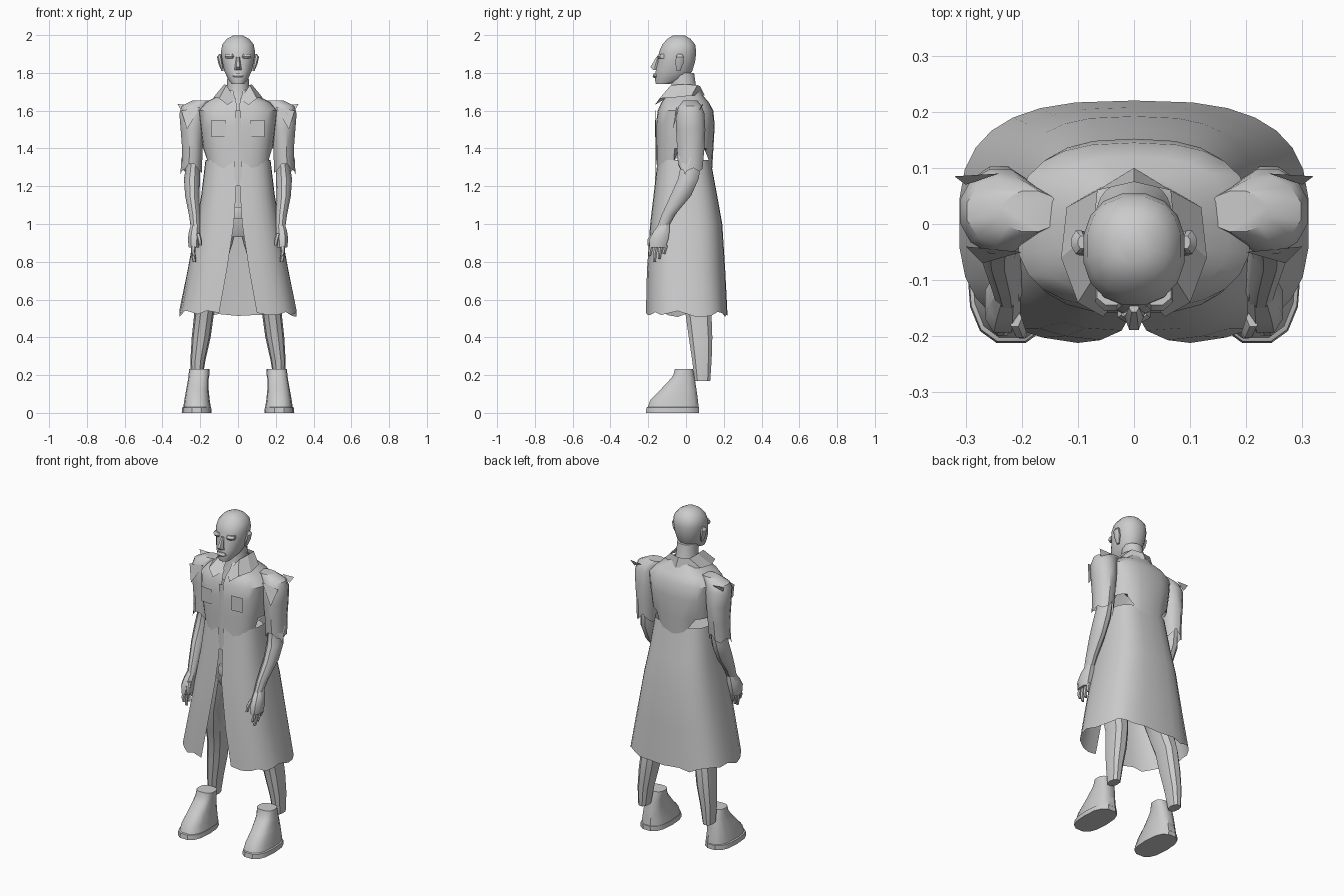
import bpy, bmesh, math, random

random.seed(4)
mat = bpy.data.materials.new("plain grey")
mat.diffuse_color = (0.6, 0.6, 0.6, 1)


def finish(bm, name, mirror=False, angle=35):
    """Turn a bmesh into a smooth-shaded object, mirrored in x if asked."""
    if mirror:
        geo = bmesh.ops.duplicate(bm, geom=bm.verts[:] + bm.edges[:] + bm.faces[:])["geom"]
        for v in geo:
            if isinstance(v, bmesh.types.BMVert):
                v.co.x *= -1
    bmesh.ops.recalc_face_normals(bm, faces=bm.faces)
    me = bpy.data.meshes.new(name)
    bm.to_mesh(me)
    bm.free()
    me.materials.append(mat)
    ob = bpy.data.objects.new(name, me)
    bpy.context.collection.objects.link(ob)
    bpy.ops.object.select_all(action='DESELECT')
    ob.select_set(True)
    bpy.context.view_layer.objects.active = ob
    bpy.ops.object.shade_smooth_by_angle(angle=math.radians(angle))
    return ob


def spow(v, e):
    return math.copysign(abs(v) ** e, v)


def loft(bm, rows, n=10, e=1.0, cap_lo=True, cap_hi=True, jag=0.0):
    """Rows are (z, x0, x1, y0, y1): stacked rounded sections."""
    rings = []
    for k, (z, x0, x1, y0, y1) in enumerate(rows):
        ring = []
        for i in range(n):
            a = 2 * math.pi * (i + 0.5) / n
            dz = random.uniform(-jag, jag) if k == 0 else 0
            ring.append(bm.verts.new(((x0 + x1) / 2 + (x1 - x0) / 2 * spow(math.sin(a), e),
                                      (y0 + y1) / 2 - (y1 - y0) / 2 * spow(math.cos(a), e), z + dz)))
        rings.append(ring)
    for a, b in zip(rings, rings[1:]):
        for i in range(n):
            j = (i + 1) % n
            bm.faces.new((a[i], a[j], b[j], b[i]))
    if cap_lo:
        bm.faces.new(rings[0][::-1])
    if cap_hi:
        bm.faces.new(rings[-1])


def part(name, rows, mirror=False, **kw):
    bm = bmesh.new()
    loft(bm, rows, **kw)
    return finish(bm, name, mirror)


def plates(name, polys, mirror=True):
    bm = bmesh.new()
    for p in polys:
        bm.faces.new([bm.verts.new(c) for c in p])
    return finish(bm, name, mirror, 20)


def shell(name, rows, n, e, hem):
    """Rows are (z, rx, y0, y1, half gap at the front): an open wrapped cloth."""
    bm = bmesh.new()
    grid = []
    for k, (z, rx, y0, y1, gap) in enumerate(rows):
        t0 = math.asin((gap / rx) ** (1 / e))
        line = []
        for i in range(n + 1):
            t = t0 + (2 * math.pi - 2 * t0) * i / n
            line.append(bm.verts.new((rx * spow(math.sin(t), e),
                                      (y0 + y1) / 2 - (y1 - y0) / 2 * spow(math.cos(t), e),
                                      z + (hem(t) if k == 0 else 0))))
        grid.append(line)
    for a, b in zip(grid, grid[1:]):
        for i in range(n):
            bm.faces.new((a[i], a[i + 1], b[i + 1], b[i]))
    return finish(bm, name)


# Head, neck and face
part("head", [(1.74, -.033, .033, -.16, -.09), (1.77, -.055, .055, -.167, .01),
              (1.81, -.074, .074, -.162, .035), (1.86, -.085, .085, -.15, .05),
              (1.91, -.092, .092, -.145, .056), (1.95, -.085, .085, -.127, .05),
              (1.98, -.06, .06, -.1, .025), (1.998, -.026, .026, -.07, -.005)], n=16, e=.9)
part("neck", [(1.6, -.09, .09, -.11, .09), (1.67, -.07, .07, -.09, .075),
              (1.73, -.06, .06, -.08, .055), (1.8, -.058, .058, -.08, .045)], n=12)
part("nose", [(1.815, -.02, .02, -.175, -.14), (1.83, -.017, .017, -.192, -.14),
              (1.885, -.009, .009, -.158, -.14)], n=6)
part("lips", [(1.772, -.022, .022, -.172, -.14), (1.783, -.032, .032, -.178, -.14),
              (1.797, -.024, .024, -.172, -.14)], n=8)
part("brow", [(1.875, .014, .068, -.148, -.1), (1.887, .012, .072, -.156, -.1),
              (1.9, .014, .068, -.146, -.1)], True, n=8)
part("ear", [(1.81, .075, .088, -.05, -.03), (1.85, .078, .105, -.058, -.012),
             (1.885, .085, .112, -.055, -.01), (1.9, .085, .1, -.045, -.02)], True, n=8)

# Upper coat: pointed hem at the chest and the back
def chest_hem(t):
    f = abs(math.sin(t))
    if math.cos(t) > 0:
        return 0.09 * min(1, abs(f - 0.55) / 0.45)
    return 0.22 * f - 0.02

shell("coat_upper", [(1.25, .165, -.158, .135, .004), (1.4, .185, -.158, .145, .004),
                     (1.52, .2, -.16, .152, .004), (1.6, .21, -.15, .145, .004),
                     (1.645, .17, -.13, .12, .01), (1.68, .1, -.105, .09, .02),
                     (1.71, .068, -.085, .075, .02)], 24, .75, chest_hem)

# Long skirt of the coat, split at the front
shell("coat_skirt", [(.525, .312, -.215, .22, .1), (.75, .268, -.208, .208, .06),
                     (1.0, .222, -.19, .192, .022), (1.15, .195, -.172, .165, .012),
                     (1.34, .172, -.15, .13, .01)], 28, .7,
      lambda t: random.uniform(-.018, .018))

# Collar flaps, chest pockets and front placket
plates("collar", [[(.012, -.115, 1.66), (.055, -.165, 1.63), (.1, -.14, 1.665), (.062, -.08, 1.735)],
                  [(.062, -.08, 1.735), (.1, -.14, 1.665), (.13, -.06, 1.67), (.072, -.01, 1.74)],
                  [(.072, -.01, 1.74), (.13, -.06, 1.67), (.12, .03, 1.68), (.065, .06, 1.735)],
                  [(.065, .06, 1.735), (.12, .03, 1.68), (0, .1, 1.68), (0, .075, 1.73)]])
plates("chest_pocket", [[(.065, -.163, 1.46), (.14, -.158, 1.46), (.14, -.158, 1.55), (.065, -.163, 1.55)]])
plates("front_placket", [[(0, -.163, 1.2), (.02, -.162, 1.2), (.014, -.162, 1.6), (0, -.163, 1.6)]])

# Sleeves with ragged hems
part("sleeve", [(1.3, .19, .3, -.045, .09), (1.4, .185, .298, -.05, .1), (1.5, .175, .306, -.055, .105),
                (1.585, .165, .313, -.055, .1), (1.625, .155, .3, -.04, .085),
                (1.655, .13, .24, -.015, .06)], True, n=12, cap_lo=False, jag=.03)
plates("sleeve_tatter", [[(.27, -.04, 1.36), (.3, .03, 1.35), (.305, -.005, 1.26)],
                         [(.2, -.05, 1.62), (.3, -.04, 1.6), (.27, -.07, 1.5)],
                         [(.24, .09, 1.63), (.3, .07, 1.6), (.32, .085, 1.635)]])

# Bare arms, hands and fingers
part("arm", [(.98, .2, .25, -.155, -.095), (1.05, .2, .26, -.13, -.055), (1.15, .205, .28, -.085, .03),
             (1.24, .2, .286, -.045, .07), (1.31, .2, .275, -.03, .08), (1.42, .2, .27, -.03, .08)],
     True, n=10)
part("hand", [(.875, .205, .262, -.195, -.105), (.92, .2, .268, -.197, -.09),
              (.96, .2, .262, -.175, -.085), (1.0, .202, .25, -.145, -.085)], True, n=8, e=.8)
bm = bmesh.new()
for k in range(4):
    y = -.192 + .025 * k
    low = (.83, .8, .815, .84)[k]
    loft(bm, [(low, .222, .24, y - .008, y + .008), ((low + .88) / 2, .228, .25, y - .008, y + .014),
              (.885, .222, .248, y - .002, y + .022)], n=6)
loft(bm, [(.885, .19, .207, -.205, -.188), (.92, .192, .215, -.205, -.178), (.95, .2, .225, -.185, -.15)], n=6)
finish(bm, "fingers", True)

# Waist, belt buckle and trousers
part("waist", [(.93, -.12, .12, -.09, .1), (1.0, -.165, .165, -.125, .12), (1.1, -.16, .16, -.13, .115),
               (1.3, -.155, .155, -.13, .11)], n=14, e=.85)
part("buckle", [(1.03, -.03, .03, -.15, -.11), (1.06, -.035, .035, -.155, -.11),
                (1.09, -.03, .03, -.15, -.11)], n=8, e=.5)
part("leg", [(.17, .19, .248, .045, .13), (.28, .172, .252, .03, .138), (.4, .145, .245, .012, .142),
             (.52, .128, .232, -.005, .138), (.6, .11, .23, -.03, .12), (.75, .075, .215, -.07, .11),
             (.9, .028, .185, -.1, .11), (1.0, .005, .165, -.11, .115)], True, n=10, e=.85)

# Boots: side profile stepped upward, with a flat sole
part("boot_sole", [(0, .14, .298, -.215, .072), (.028, .142, .296, -.212, .072),
                   (.032, .148, .288, -.205, .068)], True, n=14, e=.75)
part("boot", [(.025, .143, .29, -.208, .07), (.07, .15, .284, -.19, .065), (.12, .155, .275, -.14, .058),
              (.18, .155, .264, -.083, .048), (.2, .152, .262, -.068, .044),
              (.232, .15, .258, -.06, .038)], True, n=14, e=.75)
